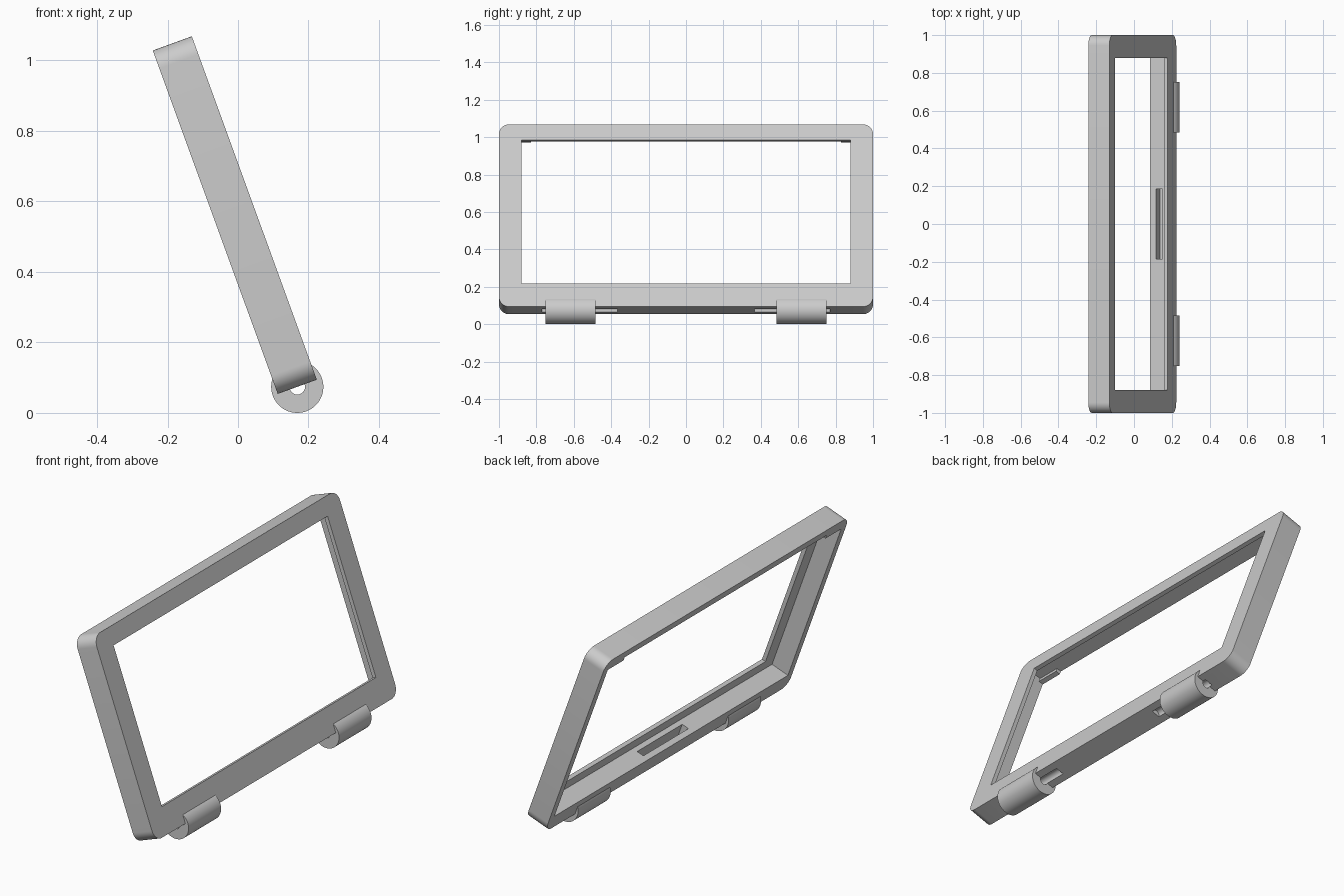
import bpy, bmesh, math
from mathutils import Matrix, Vector

cube = bpy.data.objects.get("Cube")
if cube:
    bpy.data.objects.remove(cube, do_unlink=True)

# Main sizes: local x is depth, y is width, z runs up the tilted frame
DEPTH, HEIGHT, LIP, WALL = 0.118, 1.037, 0.021, 0.04
HINGE_R, BORE_R = 0.074, 0.022
TILT = math.radians(20)

grey = bpy.data.materials.new("plain_grey")
grey.use_nodes = True
colour = (0.6, 0.6, 0.6, 1)
grey.diffuse_color = colour
grey.node_tree.nodes["Principled BSDF"].inputs["Base Color"].default_value = colour


def make(name, bm):
    mesh = bpy.data.meshes.new(name)
    bm.to_mesh(mesh)
    bm.free()
    mesh.materials.append(grey)
    obj = bpy.data.objects.new(name, mesh)
    bpy.context.collection.objects.link(obj)
    return obj


def box(name, low, high, corner=0):
    low, high = Vector(low), Vector(high)
    bm = bmesh.new()
    bmesh.ops.create_cube(bm, size=1)
    bmesh.ops.scale(bm, vec=high - low, verts=bm.verts)
    bmesh.ops.translate(bm, vec=(low + high) / 2, verts=bm.verts)
    if corner:
        # Round only the edges running through the depth
        edges = [e for e in bm.edges
                 if abs(e.verts[0].co.x - e.verts[1].co.x) > 0.01]
        bmesh.ops.bevel(bm, geom=edges, offset=corner, segments=10,
                        profile=0.5, affect='EDGES')
    return make(name, bm)


def rod(name, radius, y0, y1, sides):
    bm = bmesh.new()
    place = (Matrix.Translation((DEPTH / 2, (y0 + y1) / 2, 0))
             @ Matrix.Rotation(math.pi / 2, 4, 'X'))
    bmesh.ops.create_cone(bm, cap_ends=True, segments=sides, radius1=radius,
                          radius2=radius, depth=abs(y1 - y0), matrix=place)
    return make(name, bm)


def combine(target, tool, operation):
    tool.hide_render = True
    mod = target.modifiers.new(operation.lower(), 'BOOLEAN')
    mod.operation, mod.solver, mod.object = operation, 'EXACT', tool
    bpy.context.view_layer.objects.active = target
    bpy.ops.object.modifier_apply(modifier=mod.name)
    bpy.data.objects.remove(tool, do_unlink=True)


# Rounded outer body
frame = box("tilted_frame", (0, -1, 0), (DEPTH, 1, HEIGHT), corner=0.055)

# Hinge barrels on the bottom edge, with bores that run on as grooves
for side in (-1, 1):
    combine(frame, rod("hinge", HINGE_R, side * 0.485, side * 0.752, 64), 'UNION')
for side in (-1, 1):
    combine(frame, rod("bore", BORE_R, side * 0.365, side * 0.77, 32), 'DIFFERENCE')

# Cavity open at the back, window through the bezel, pocket in the floor
combine(frame, box("cavity", (-0.1, -1 + WALL, 0.08),
                   (DEPTH - LIP, 1 - WALL, HEIGHT - WALL)), 'DIFFERENCE')
combine(frame, box("window", (0.05, -0.88, 0.133),
                   (0.2, 0.88, 0.947)), 'DIFFERENCE')
combine(frame, box("pocket", (0.032, -0.185, 0.015),
                   (0.07, 0.185, 0.12)), 'DIFFERENCE')

# Small retaining tabs in the top back corners
for side in (-1, 1):
    ys = sorted((side * 0.83, side * 0.97))
    combine(frame, box("tab", (0, ys[0], 0.978),
                       (0.025, ys[1], HEIGHT - 0.02)), 'UNION')

# Lean the frame back and stand it on the barrels
lean = (Matrix.Translation((0.1128, 0, HINGE_R - DEPTH / 2 * math.sin(TILT)))
        @ Matrix.Rotation(-TILT, 4, 'Y'))
frame.data.transform(lean)

bpy.ops.object.select_all(action='DESELECT')
frame.select_set(True)
bpy.context.view_layer.objects.active = frame
bpy.ops.object.shade_smooth_by_angle(angle=math.radians(30))
